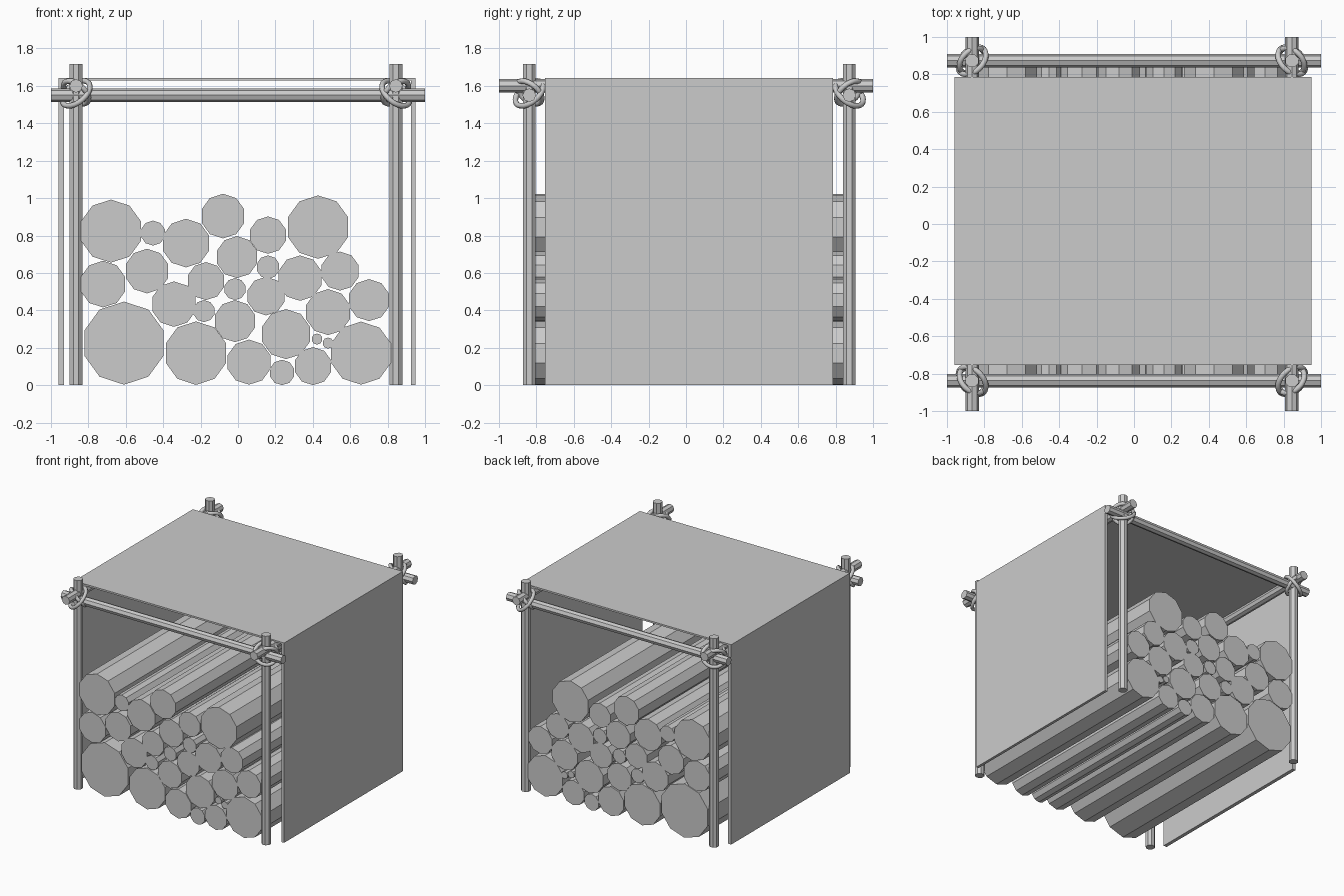
import bpy, bmesh
from mathutils import Vector

if "Cube" in bpy.data.objects:
    bpy.data.objects.remove(bpy.data.objects["Cube"])

S = 187.0  # sketch units per model unit


def finish(bm, name, smooth=False):
    bmesh.ops.recalc_face_normals(bm, faces=bm.faces)
    me = bpy.data.meshes.new(name)
    bm.to_mesh(me)
    bm.free()
    for p in me.polygons:
        p.use_smooth = smooth
    ob = bpy.data.objects.new(name, me)
    bpy.context.collection.objects.link(ob)
    return ob


def rod(name, a, b, r, sides, turn=0.0):
    """Flat-sided cylinder from a to b."""
    a, b = Vector(a), Vector(b)
    bm = bmesh.new()
    bmesh.ops.create_cone(bm, cap_ends=True, segments=sides, radius1=r,
                          radius2=r, depth=(b - a).length)
    ob = finish(bm, name)
    d = (b - a).normalized()
    ob.rotation_euler = {True: (1.5707963, 0, 0)}.get(abs(d.y) > .9,
                        (0, 1.5707963, 0) if abs(d.x) > .9 else (0, 0, turn))
    ob.location = (a + b) / 2
    return ob


def ring(name, centre, normal, R, r):
    bpy.ops.mesh.primitive_torus_add(major_radius=R, minor_radius=r,
                                     major_segments=24, minor_segments=8)
    ob = bpy.context.object
    ob.name = name
    ob.rotation_euler = Vector(normal).to_track_quat('Z', 'Y').to_euler()
    ob.location = centre
    bpy.ops.object.shade_smooth()


XS = {"left": -0.866, "right": 0.844}
YS = {"front": -0.838, "back": 0.873}

# Corner posts with crossed rope lashings
for xn, x in XS.items():
    for yn, y in YS.items():
        tag = f"{yn}_{xn}"
        rod(f"post_{tag}", (x, y, 0), (x, y, 1.717), 0.037, 8, 0.3927)
        sx, sy = (1 if x < 0 else -1), (1 if y < 0 else -1)
        ring(f"rope_outer_{tag}", (x, y, 1.56), (sx, sy, -1.2), 0.088, 0.015)
        ring(f"rope_inner_{tag}", (x, y, 1.565), (sx, sy, 1.2), 0.080, 0.015)

# Horizontal poles
for yn, y in YS.items():
    rod(f"rail_{yn}", (-1, y, 1.55), (1, y, 1.55), 0.036, 8)
for xn, x in XS.items():
    rod(f"rail_{xn}", (x, -1, 1.60), (x, 1, 1.60), 0.036, 8)

# Cover sheet: upside-down U profile extruded front to back
profile = [(-0.96, 0), (-0.96, 1.642), (0.948, 1.642), (0.948, 0),
           (0.925, 0), (0.925, 1.628), (-0.93, 1.628), (-0.93, 0)]
bm = bmesh.new()
face = bm.faces.new([bm.verts.new((x, -0.755, z)) for x, z in profile])
ext = bmesh.ops.extrude_face_region(bm, geom=[face])
bmesh.ops.translate(bm, vec=(0, 1.54, 0),
                    verts=[v for v in ext["geom"] if isinstance(v, bmesh.types.BMVert)])
finish(bm, "cover_sheet")

# Log stack: centre x, centre height and radius in sketch units
logs = [(124, 342, 41.5), (196, 352, 31.7), (249, 361, 22.5), (282, 371.5, 12.7),
        (313, 365, 19), (361, 352, 31.5), (286, 333, 25), (317, 338, 5.5),
        (328, 342, 5.5), (328, 311, 23), (369, 299, 21), (340, 270, 19.5),
        (300, 277, 22.7), (268, 266, 11.7), (266, 295, 19.3), (235, 320, 21),
        (204, 310, 11), (174, 303, 22.7), (103, 283, 23.3), (147, 270, 22.3),
        (206, 280, 19), (235, 288, 11), (237, 256, 21), (186, 242, 24.3),
        (153, 232, 12.5), (111, 230, 31.5), (223, 215, 22.3), (268, 234, 18.7),
        (318, 226, 31.7)]
for i, (px, pz, r) in enumerate(logs):
    x, z = (px - 238) / S, (384 - pz) / S
    z = max(z, r / S)
    rod(f"log_{i + 1}", (x, -0.86, z), (x, 0.89, z), r / S, 10)
